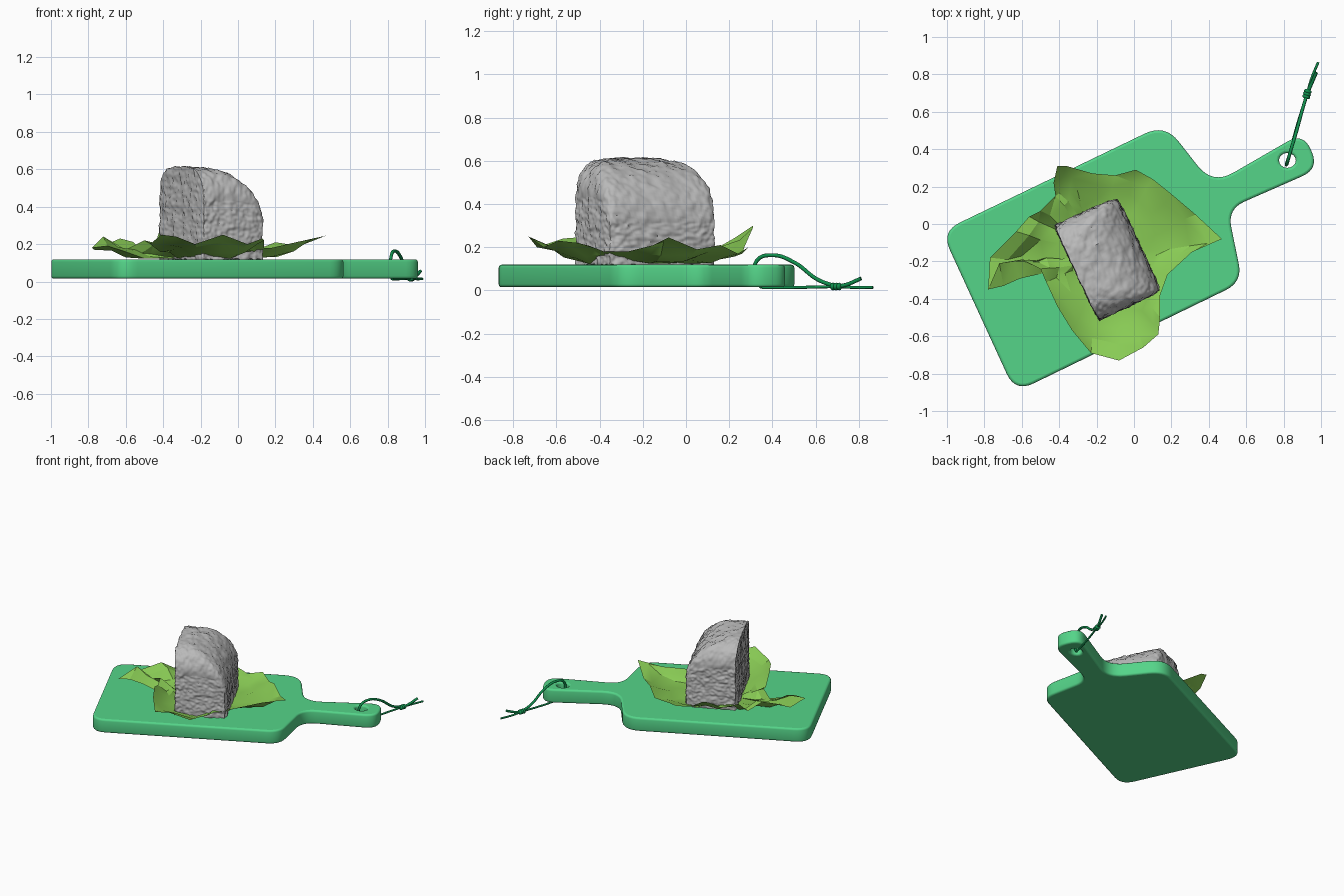
import bpy, bmesh, math, random
from mathutils import Vector, Matrix, noise

random.seed(4)
cube = bpy.data.objects.get("Cube")
if cube:
    bpy.data.objects.remove(cube, do_unlink=True)


def material(name, rgb):
    m = bpy.data.materials.new(name)
    m.use_nodes = True
    m.diffuse_color = (*rgb, 1)
    bsdf = next(n for n in m.node_tree.nodes if n.type == 'BSDF_PRINCIPLED')
    bsdf.inputs["Base Color"].default_value = (*rgb, 1)
    return m


board_green = material("board green", (0.09, 0.66, 0.25))
cloth_green = material("cloth green", (0.25, 0.60, 0.09))
bread_grey = material("bread grey", (0.49, 0.49, 0.49))
cord_green = material("cord dark green", (0.005, 0.28, 0.075))


def add(name, mesh, mat, angle):
    ob = bpy.data.objects.new(name, mesh)
    bpy.context.scene.collection.objects.link(ob)
    mesh.materials.clear()
    mesh.materials.append(mat)
    bpy.ops.object.select_all(action='DESELECT')
    ob.select_set(True)
    bpy.context.view_layer.objects.active = ob
    bpy.ops.object.shade_smooth_by_angle(angle=math.radians(angle))


def add_bmesh(name, bm, mat, angle):
    bmesh.ops.recalc_face_normals(bm, faces=bm.faces[:])
    mesh = bpy.data.meshes.new(name)
    bm.to_mesh(mesh)
    bm.free()
    add(name, mesh, mat, angle)


def add_curve(name, curve, mat, angle, z=0):
    # Turn a curve into a mesh object
    tmp = bpy.data.objects.new("temporary", curve)
    bpy.context.scene.collection.objects.link(tmp)
    bpy.context.view_layer.update()
    ev = tmp.evaluated_get(bpy.context.evaluated_depsgraph_get())
    mesh = bpy.data.meshes.new_from_object(ev)
    bpy.data.objects.remove(tmp, do_unlink=True)
    mesh.transform(Matrix.Translation((0, 0, z)))
    mesh.name = name
    add(name, mesh, mat, angle)


def poly_spline(curve, pts):
    s = curve.splines.new('POLY')
    s.points.add(len(pts) - 1)
    for sp, p in zip(s.points, pts):
        sp.co = (p[0], p[1], 0, 1)
    s.use_cyclic_u = True


# Board: corner points with rounding distances, and a hanging hole
corners = [(-1.03, -.04, .11), (-.635, -.9, .11), (.58, -.31, .1), (.5, .08, .1),
           (.99, .295, .1), (.905, .49, .1), (.42, .21, .13), (.165, .535, .12)]
outline = []
for i, (x, y, d) in enumerate(corners):
    p = Vector((x, y))
    a = p + (Vector(corners[i - 1][:2]) - p).normalized() * d
    b = p + (Vector(corners[(i + 1) % len(corners)][:2]) - p).normalized() * d
    for k in range(9):
        t = k / 8
        outline.append(a.lerp(p, t).lerp(p.lerp(b, t), t))
hole = [(.82 + .045 * math.cos(k * math.pi / 8), .34 + .04 * math.sin(k * math.pi / 8))
        for k in range(16)]
curve = bpy.data.curves.new("board", 'CURVE')
curve.dimensions = '2D'
curve.fill_mode = 'BOTH'
poly_spline(curve, outline)
poly_spline(curve, hole)
curve.bevel_depth = .014
curve.offset = -.014
curve.extrude = .038
curve.bevel_resolution = 2
add_curve("board", curve, board_green, 40, .067)

# Bread: a gridded block shaped into the end of a loaf, with a crumbly surface
bm = bmesh.new()
bmesh.ops.create_cube(bm, size=2)
bmesh.ops.subdivide_edges(bm, edges=bm.edges[:], cuts=63, use_grid_fill=True)
turn = Matrix.Rotation(math.radians(25), 3, 'Z')
for v in bm.verts:
    a, b, c = v.co
    s = (math.sin(a * math.pi / 2) + 1) / 2
    w = math.sin(b * math.pi / 2)
    end_drop = .6 * (1 - math.sqrt(max(0, 1 - s ** 2.2)))
    side_drop = .36 * (1 - max(0, 1 - abs(w) ** 4) ** .45)
    height = .495 * (1 - (end_drop ** 3 + side_drop ** 3) ** (1 / 3))
    u = (s - .5) * .37 * (1 - .05 * abs(w) ** 10)
    q = Vector((u, w * .278 * (1 - .04 * s ** 8), .118 + (c + 1) / 2 * height))
    v.co = turn @ q + Vector((-.14, -.185, 0))
bm.normal_update()
moves = []
for v in bm.verts:
    rough = noise.noise(v.co * 18) * .007 + noise.noise(v.co * 50) * .007
    moves.append(v.normal * rough)
for v, m in zip(bm.verts, moves):
    v.co += m
add_bmesh("bread", bm, bread_grey, 40)

# Cloth: crumpled sheet from a rim of (x, y, height) points gathered to the middle
rim = [(.47, -.08, .245), (.33, .05, .19), (.2, .16, .21), (.1, .24, .17), (.01, .29, .2),
       (-.1, .26, .17), (-.22, .27, .2), (-.36, .31, .29), (-.41, .31, .3), (-.43, .22, .24),
       (-.42, .15, .2), (-.5, .07, .22), (-.56, .04, .17), (-.63, -.04, .23),
       (-.77, -.18, .17), (-.78, -.35, .18), (-.72, -.21, .24), (-.6, -.19, .17),
       (-.5, -.24, .22), (-.47, -.31, .2), (-.41, -.44, .25), (-.33, -.57, .24),
       (-.23, -.69, .2), (-.08, -.73, .25), (.05, -.66, .2), (.13, -.59, .23),
       (.14, -.5, .22), (.14, -.38, .18), (.18, -.27, .18), (.31, -.15, .21)]
middle = Vector((-.14, -.18, .122))
bm = bmesh.new()
centre = bm.verts.new(middle)
rings = []
for f in (.35, .55, .72, .86, 1):
    ring = []
    for x, y, h in rim:
        p = middle.lerp(Vector((x, y, middle.z)), f)
        p.z += (h - middle.z) * f ** 3.5
        if .4 < f < 1:
            p += Vector([random.uniform(-.012, .012) for _ in range(3)])
            p.z += max(0, noise.noise(p * 7)) * .07 * f
        p.z = max(p.z, middle.z)
        ring.append(bm.verts.new(p))
    rings.append(ring)
n = len(rim)
for i in range(n):
    j = (i + 1) % n
    bm.faces.new((centre, rings[0][i], rings[0][j]))
    for lo, hi in zip(rings, rings[1:]):
        bm.faces.new((lo[i], hi[i], hi[j], lo[j]))
bmesh.ops.triangulate(bm, faces=bm.faces[:])
add_bmesh("cloth", bm, cloth_green, 25)


# Cord: two strands through the hole, a knot and two loose ends
def strand(name, pts, radius):
    c = bpy.data.curves.new(name, 'CURVE')
    c.dimensions = '3D'
    c.bevel_depth = radius
    c.bevel_resolution = 2
    c.use_fill_caps = True
    s = c.splines.new('BEZIER')
    s.bezier_points.add(len(pts) - 1)
    for bp, p in zip(s.bezier_points, pts):
        bp.co = p
        bp.handle_left_type = bp.handle_right_type = 'AUTO'
    add_curve(name, c, cord_green, 60)


knot = (.925, .695, .018)
strand("cord_top", [(.825, .35, .013), (.815, .32, .07), (.82, .33, .14), (.84, .4, .163),
                    (.87, .5, .13), (.9, .61, .05), knot], .009)
strand("cord_bottom", [(.825, .35, .013), (.87, .52, .014), knot], .007)
strand("cord_end_raised", [knot, (.945, .74, .026), (.975, .81, .055)], .009)
strand("cord_end_flat", [knot, (.95, .78, .014), (.985, .865, .014)], .007)

along = Vector((.3, 1, 0)).normalized()
for k, name in enumerate(("knot_front", "knot_middle", "knot_back")):
    bm = bmesh.new()
    bmesh.ops.create_icosphere(bm, subdivisions=2, radius=.02)
    tilt = along.to_track_quat('X', 'Z').to_matrix().to_4x4()
    place = Matrix.Translation(Vector(knot) + along * (k - 1) * .015)
    bm.transform(place @ tilt @ Matrix.Diagonal((.65, 1.1, .9, 1)))
    add_bmesh(name, bm, cord_green, 60)
